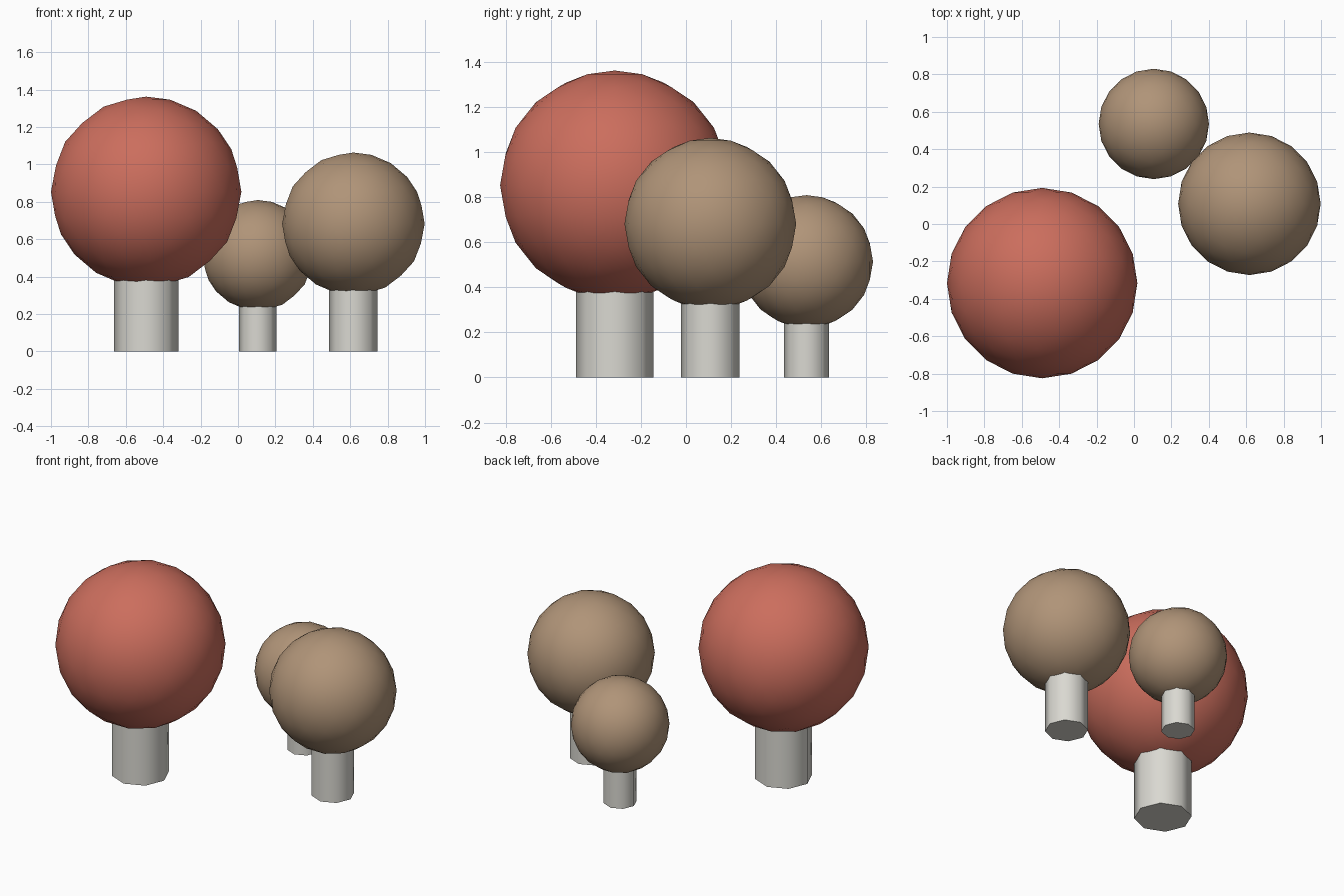
import bpy
import math

if "Cube" in bpy.data.objects:
    bpy.data.objects.remove(bpy.data.objects["Cube"], do_unlink=True)


def material(name, rgb):
    mat = bpy.data.materials.new(name)
    mat.use_nodes = True
    mat.diffuse_color = (*rgb, 1)
    mat.node_tree.nodes["Principled BSDF"].inputs["Base Color"].default_value = (*rgb, 1)
    return mat


red = material("red foliage", (0.60, 0.155, 0.11))
tan = material("tan foliage", (0.434, 0.296, 0.188))
grey = material("pale grey trunk", (0.70, 0.69, 0.64))


def finish(name, mat):
    obj = bpy.context.object
    obj.name = name
    obj.data.materials.append(mat)
    bpy.ops.object.shade_smooth_by_angle(angle=math.radians(60))


def tree(name, x, y, radius, centre_z, mat):
    # Eight-sided trunk running up into the crown
    bpy.ops.mesh.primitive_cylinder_add(
        vertices=8, radius=radius * 0.339, depth=centre_z,
        location=(x, y, centre_z / 2))
    finish(name + "_trunk", grey)
    # Round crown
    bpy.ops.mesh.primitive_ico_sphere_add(
        subdivisions=3, radius=radius, location=(x, y, centre_z))
    finish(name + "_crown", mat)


tree("large_tree", -0.491, -0.316, 0.509, 0.853, red)
tree("medium_tree", 0.617, 0.108, 0.381, 0.682, tan)
tree("small_tree", 0.106, 0.535, 0.295, 0.514, tan)
